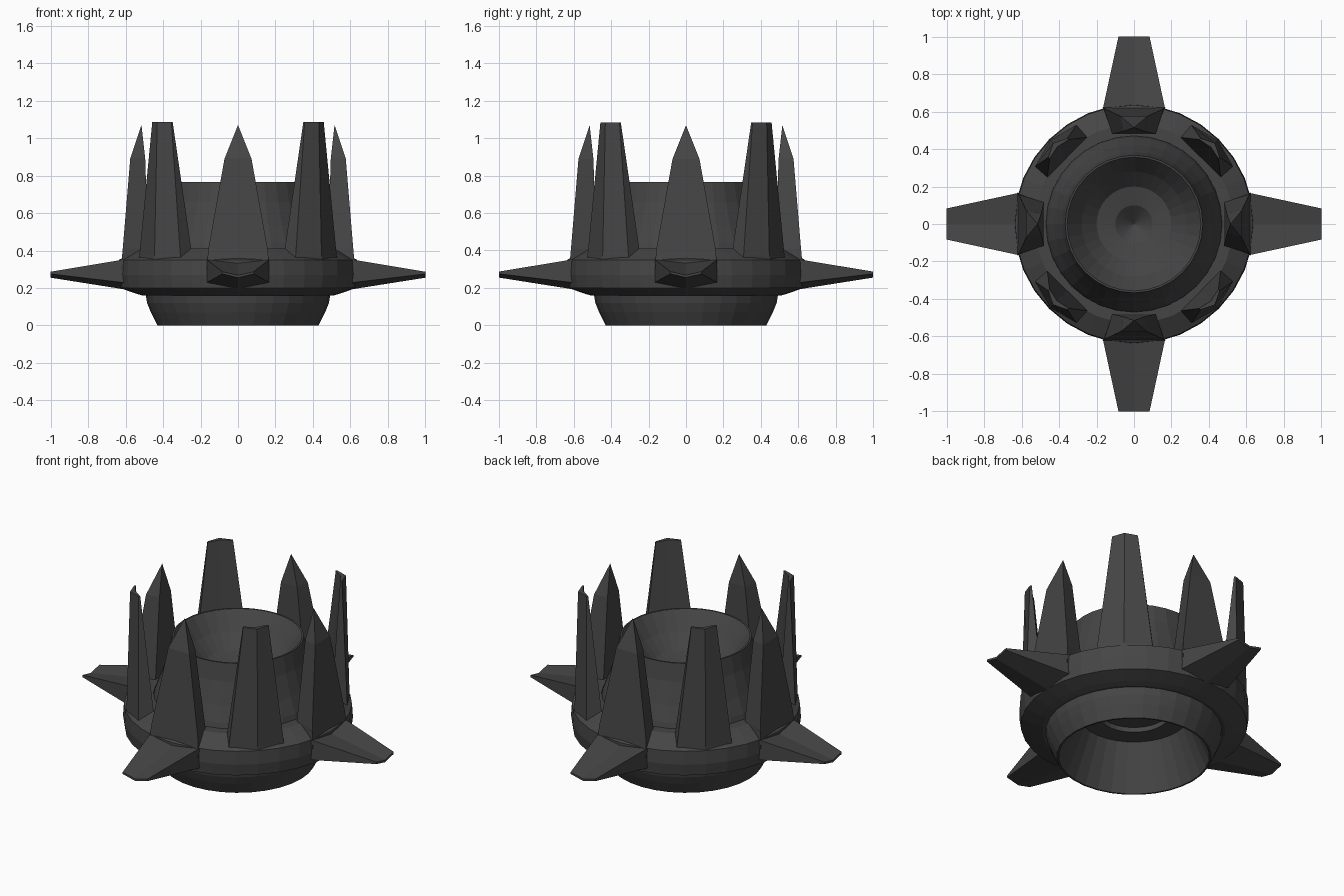
import bpy, bmesh, math
from mathutils import Matrix

if "Cube" in bpy.data.objects:
    bpy.data.objects.remove(bpy.data.objects["Cube"])

SEG = 32

# dark iron colour shared by every part
iron = bpy.data.materials.new("dark_iron")
iron.diffuse_color = (.06, .06, .06, 1)
iron.use_nodes = True
iron.node_tree.nodes["Principled BSDF"].inputs["Base Color"].default_value = iron.diffuse_color


def make_object(name, bm):
    bmesh.ops.recalc_face_normals(bm, faces=bm.faces)
    mesh = bpy.data.meshes.new(name)
    bm.to_mesh(mesh)
    bm.free()
    mesh.materials.append(iron)
    obj = bpy.data.objects.new(name, mesh)
    bpy.context.collection.objects.link(obj)
    return obj


def revolve(name, profile, closed=False):
    """Spin an (r, z) profile about the z axis."""
    bm = bmesh.new()
    verts = [bm.verts.new((r, 0, z)) for r, z in profile]
    edges = [bm.edges.new(p) for p in zip(verts, verts[1:])]
    if closed:
        edges.append(bm.edges.new((verts[-1], verts[0])))
    bmesh.ops.spin(bm, geom=verts + edges, cent=(0, 0, 0), axis=(0, 0, 1),
                   angle=math.tau, steps=SEG, use_merge=True)
    bmesh.ops.remove_doubles(bm, verts=bm.verts, dist=1e-4)
    return make_object(name, bm)


def loft(name, sections, angle, tip=None):
    """Bridge equal-sized sections, cap the ends or close to a tip, rotate about z."""
    bm = bmesh.new()
    rings = [[bm.verts.new(p) for p in s] for s in sections]
    n = len(rings[0])
    for a, b in zip(rings, rings[1:]):
        for i in range(n):
            j = (i + 1) % n
            bm.faces.new((a[i], a[j], b[j], b[i]))
    bm.faces.new(rings[0])
    if tip:
        apex = bm.verts.new(tip)
        for i in range(n):
            bm.faces.new((rings[-1][i], rings[-1][(i + 1) % n], apex))
    else:
        bm.faces.new(rings[-1])
    bmesh.ops.transform(bm, matrix=Matrix.Rotation(angle, 4, 'Z'), verts=bm.verts)
    return make_object(name, bm)


# hollow foot below the collar
revolve("base_foot", [(0, .30), (.2, .30), (.2, .27), (.31, .27), (.42, 0), (.43, 0),
                      (.465, .07), (.485, .12), (.495, .18), (.45, .25)])

# wide collar carrying the spikes
revolve("collar", [(.47, .165), (.51, .16), (.545, .17), (.63, .2), (.64, .27),
                   (.635, .35), (.53, .41), (.47, .41)], closed=True)

# tapered cup with sunken bowl and centre pit
revolve("inner_cup", [(.475, .38), (.46, .44), (.425, .53), (.385, .66), (.367, .765),
                      (.357, .765), (.28, .66), (.2, .58), (.1, .56), (0, .48)])


def v_section(h, lo, hi, dip, ridge, upright):
    """Six-point V-shaped section: hollow on one side, ridged on the other."""
    def place(t, d, pos):
        return (d, t, pos) if upright else (pos, t, d)
    return lambda pos: [place(-h, hi, pos), place(0, dip, pos), place(h, hi, pos),
                        place(h, lo, pos), place(0, ridge, pos), place(-h, lo, pos)]


for i in range(4):
    a = i * math.pi / 2

    # pointed upright blades at the sides
    def box(z, r0, w0, r1, w1):
        return [(r0, -w0, z), (r1, -w1, z), (r1, w1, z), (r0, w0, z)]
    loft(f"pointed_blade_{i + 1}",
         [box(.30, .49, .12, .625, .168), box(.41, .48, .115, .615, .158),
          box(.89, .495, .055, .575, .072)], a, tip=(.515, 0, 1.07))

    # horizontal horns under the pointed blades
    loft(f"side_horn_{i + 1}",
         [v_section(.165, .23, .35, .335, .19, False)(.57),
          v_section(.165, .23, .35, .335, .195, False)(.62),
          v_section(.083, .275, .287, .268, .255, False)(1.0)], a)

    # flat-topped creased blades on the diagonals
    loft(f"creased_blade_{i + 1}",
         [v_section(.165, .59, .50, .50, .635, True)(.30),
          v_section(.155, .59, .50, .50, .63, True)(.37),
          v_section(.072, .575, .565, .58, .61, True)(1.085)], a + math.pi / 4)
